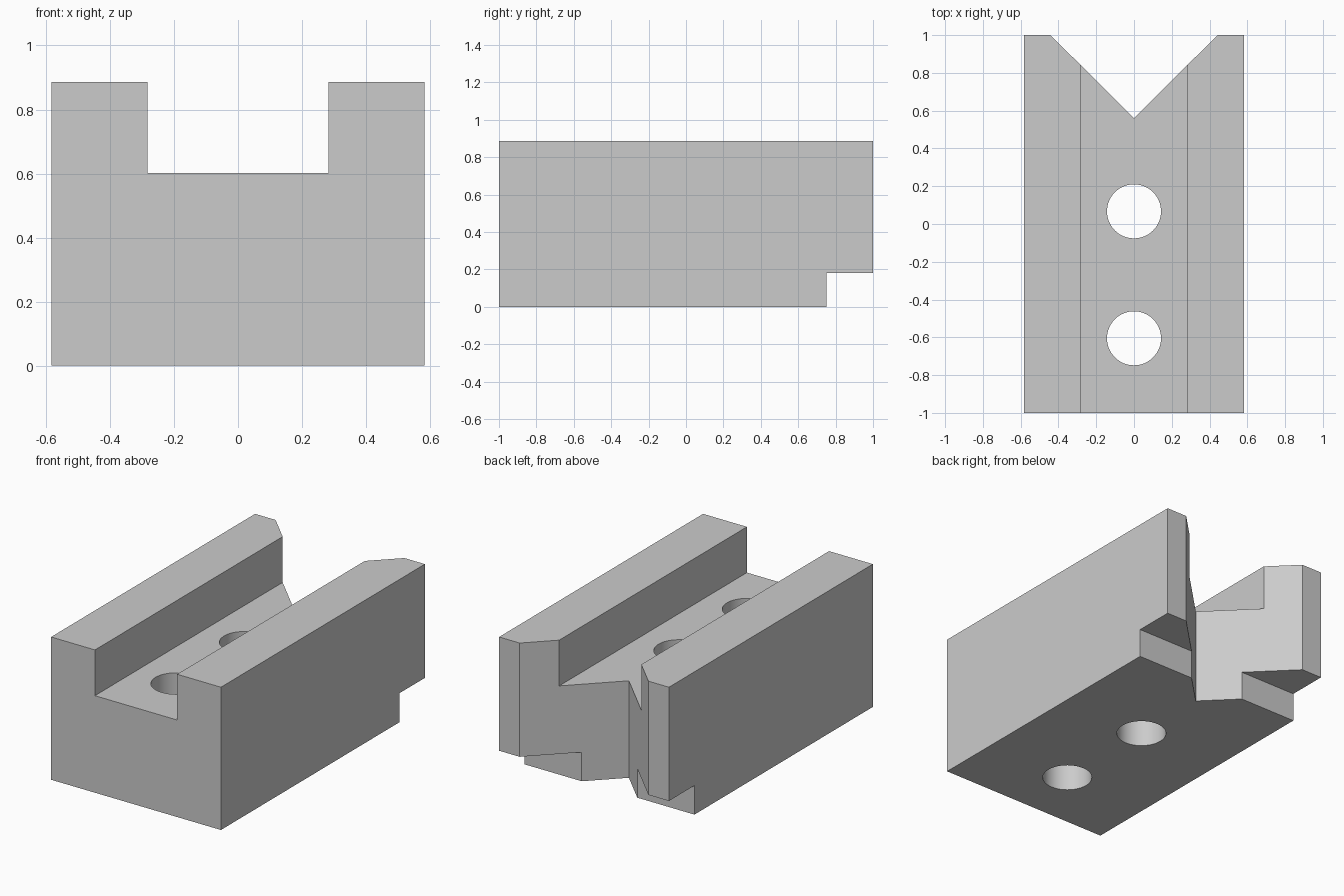
import bpy
import bmesh
from math import radians
from mathutils import Matrix, Vector

if "Cube" in bpy.data.objects:
    bpy.data.objects.remove(bpy.data.objects["Cube"])


def prism(name, outline, sweep):
    """Extrude a flat outline of 3D points along the sweep vector."""
    bm = bmesh.new()
    face = bm.faces.new([bm.verts.new(p) for p in outline])
    moved = bmesh.ops.extrude_face_region(bm, geom=[face])["geom"]
    bmesh.ops.translate(bm, vec=Vector(sweep),
                        verts=[v for v in moved if isinstance(v, bmesh.types.BMVert)])
    # the source face is kept as the start cap when it is still present
    if not any(len(e.link_faces) < 2 for e in bm.edges):
        pass
    else:
        bmesh.ops.holes_fill(bm, edges=[e for e in bm.edges if e.is_boundary])
    bmesh.ops.recalc_face_normals(bm, faces=bm.faces)
    return add_object(name, bm)


def drill(name, y, radius):
    bm = bmesh.new()
    bmesh.ops.create_cone(bm, cap_ends=True, segments=64, radius1=radius, radius2=radius,
                          depth=2, matrix=Matrix.Translation((0, y, 0.4)))
    return add_object(name, bm)


def add_object(name, bm):
    mesh = bpy.data.meshes.new(name)
    bm.to_mesh(mesh)
    bm.free()
    obj = bpy.data.objects.new(name, mesh)
    bpy.context.collection.objects.link(obj)
    return obj


W, H = 0.583, 0.886           # half width, height
CW, CZ = 0.282, 0.602         # channel half width, channel floor

# Block with a channel along its top
right = [(W, 0), (W, H), (CW, H), (CW, CZ)]
profile = right + [(-x, z) for x, z in reversed(right)]
block = prism("channel_block", [(x, -1, z) for x, z in profile], (0, 2, 0))

# V notch in the back end, continued past the block along the same slope
apex, slope = 0.56, 0.442 / 0.44
reach = slope * (1.2 - apex)
notch = prism("notch_cutter",
              [(0, apex, -0.5), (reach, 1.2, -0.5), (-reach, 1.2, -0.5)], (0, 0, 2))

# Step under the back end
step = prism("step_cutter",
             [(-1, 0.75, -0.5), (-1, 1.2, -0.5), (-1, 1.2, 0.18), (-1, 0.75, 0.18)], (2, 0, 0))

# Two vertical bolt holes
holes = [drill("hole_cutter", y, 0.143) for y in (0.067, -0.605)]

# Cut everything out of the block
bpy.context.view_layer.objects.active = block
block.select_set(True)
for cutter in [step, notch] + holes:
    cutter.hide_render = True
    mod = block.modifiers.new("cut", 'BOOLEAN')
    mod.operation = 'DIFFERENCE'
    mod.solver = 'EXACT'
    mod.object = cutter
    bpy.ops.object.modifier_apply(modifier=mod.name)
    bpy.data.objects.remove(cutter)

# Smooth hole walls, sharp block edges
bpy.ops.object.shade_smooth_by_angle(angle=radians(30))
